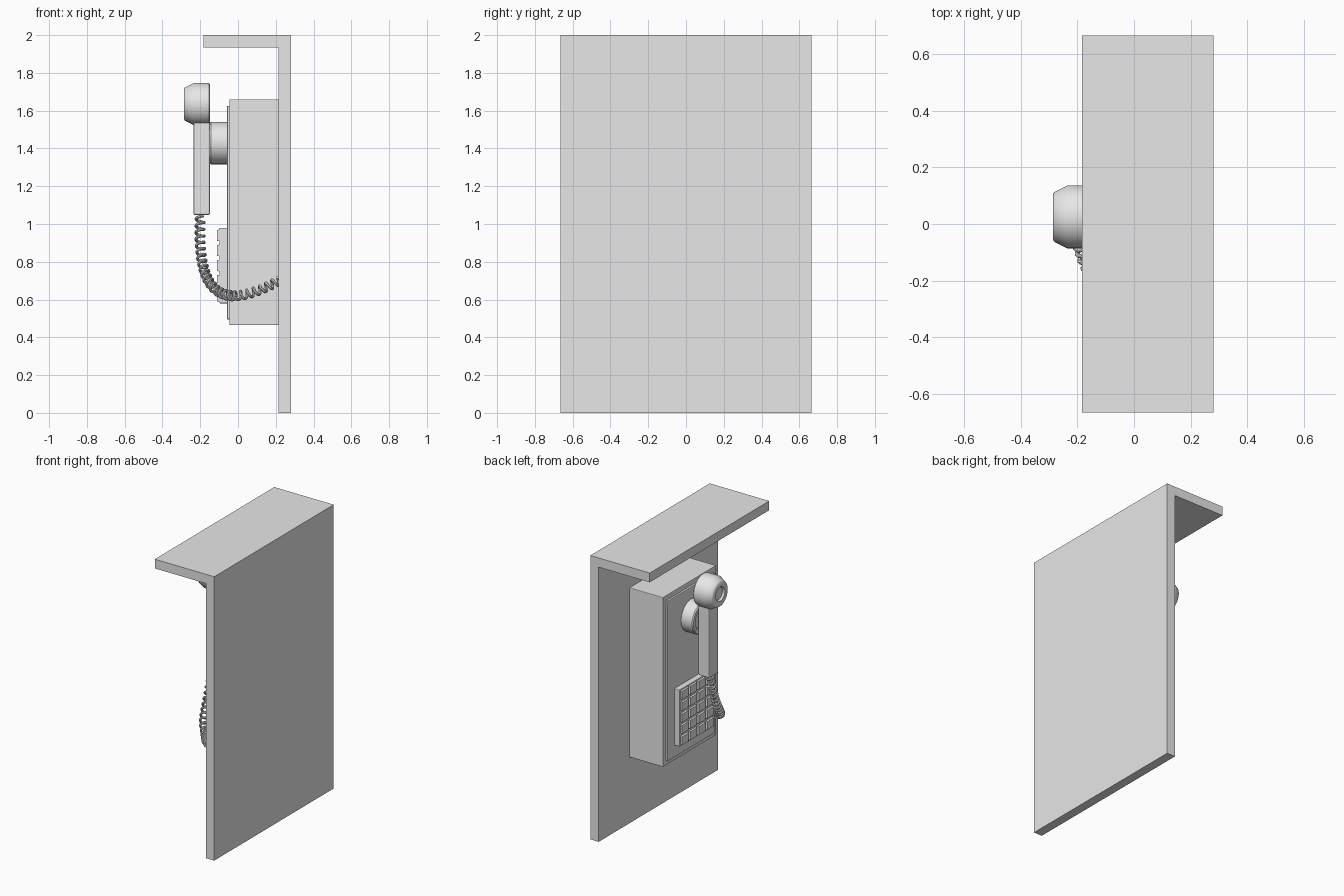
import bpy, bmesh, math
from mathutils import Vector

cube = bpy.data.objects.get("Cube")
if cube:
    bpy.data.objects.remove(cube, do_unlink=True)

grey = bpy.data.materials.new("light_grey")
grey.use_nodes = True
colour = (0.8, 0.8, 0.8, 1)
grey.diffuse_color = colour
grey.node_tree.nodes["Principled BSDF"].inputs["Base Color"].default_value = colour

MID = 0.025  # y of the telephone's centre line


def finish(name, data, smooth=False):
    obj = bpy.data.objects.new(name, data)
    bpy.context.collection.objects.link(obj)
    data.materials.append(grey)
    bpy.ops.object.select_all(action="DESELECT")
    obj.select_set(True)
    bpy.context.view_layer.objects.active = obj
    if obj.type == "CURVE":
        bpy.ops.object.convert(target="MESH")
    if smooth:
        bpy.ops.object.shade_smooth_by_angle(angle=math.radians(35))
    return obj


def to_mesh(name, bm, smooth=False):
    bmesh.ops.recalc_face_normals(bm, faces=bm.faces)
    mesh = bpy.data.meshes.new(name)
    bm.to_mesh(mesh)
    bm.free()
    return finish(name, mesh, smooth)


def add_box(bm, x, y, z):
    verts = bmesh.ops.create_cube(bm, size=1)["verts"]
    for v in verts:
        v.co = [(a + b) / 2 + c * (b - a) for c, (a, b) in zip(v.co, (x, y, z))]
    return verts


def box(name, x, y, z, bevel=0):
    bm = bmesh.new()
    add_box(bm, x, y, z)
    obj = to_mesh(name, bm)
    if bevel:
        mod = obj.modifiers.new("edges", "BEVEL")
        mod.width, mod.segments = bevel, 2
    return obj


def turned(name, profile, z):
    """Turn an (x, radius) profile around a horizontal axis."""
    bm = bmesh.new()
    verts = [bm.verts.new((x, MID, z + r)) for x, r in profile]
    edges = [bm.edges.new(pair) for pair in zip(verts, verts[1:])]
    bmesh.ops.spin(bm, geom=verts + edges, cent=(0, MID, z), axis=(1, 0, 0),
                   angle=math.tau, steps=40, use_duplicate=False)
    bmesh.ops.remove_doubles(bm, verts=bm.verts, dist=1e-5)
    return to_mesh(name, bm, True)


# Back wall and roof, one L profile
bm = bmesh.new()
outline = [(0.28, 0), (0.28, 2), (-0.183, 2), (-0.183, 1.935), (0.215, 1.935), (0.215, 0)]
face = bm.faces.new([bm.verts.new((x, -0.665, z)) for x, z in outline])
extruded = bmesh.ops.extrude_face_region(bm, geom=[face])["geom"]
bmesh.ops.translate(bm, vec=(0, 1.33, 0),
                    verts=[v for v in extruded if isinstance(v, bmesh.types.BMVert)])
to_mesh("wall_and_roof", bm)

# Telephone body and front plate
box("phone_body", (-0.045, 0.216), (MID - 0.297, MID + 0.297), (0.465, 1.66), 0.004)
box("front_plate", (-0.058, -0.04), (MID - 0.262, MID + 0.262), (0.495, 1.625), 0.004)

# Keypad base and keys
ROWS, COLUMNS = 5, 4
half, low, high = 0.187, 0.58, 0.98
box("keypad_base", (-0.098, -0.05), (MID - half, MID + half), (low, high), 0.004)
bm = bmesh.new()
step_y, step_z = 2 * half / COLUMNS, (high - low) / ROWS
for row in range(ROWS):
    for col in range(COLUMNS):
        y, z = MID - half + col * step_y, low + row * step_z
        verts = add_box(bm, (-0.11, -0.09), (y + 0.007, y + step_y - 0.007),
                        (z + 0.007, z + step_z - 0.007))
        for v in verts:  # taper the key fronts
            if v.co.x < -0.1:
                v.co.y += 0.004 if v.co.y < y + step_y / 2 else -0.004
                v.co.z += 0.004 if v.co.z < z + step_z / 2 else -0.004
to_mesh("keys", bm)

# Cradle cup
turned("cradle", [(-0.05, 0), (-0.05, 0.112), (-0.143, 0.112), (-0.15, 0.106),
                  (-0.15, 0.085), (-0.13, 0.07), (-0.13, 0)], 1.428)

# Handset grip and earpiece
box("handset_grip", (-0.235, -0.149), (MID - 0.05, MID + 0.052), (1.047, 1.56), 0.008)
turned("earpiece", [(-0.148, 0), (-0.148, 0.106), (-0.154, 0.111), (-0.235, 0.111),
                    (-0.281, 0.088), (-0.285, 0.082), (-0.285, 0.05),
                    (-0.272, 0.042), (-0.272, 0)], 1.635)

# Coiled cord: a helix wound around a smooth hanging path
path = [Vector(p) for p in (
    (-0.2, 0.025, 1.15), (-0.2, 0.02, 1.04), (-0.2, -0.02, 0.9), (-0.185, -0.085, 0.78),
    (-0.15, -0.17, 0.69), (-0.09, -0.24, 0.635), (-0.01, -0.325, 0.62),
    (0.1, -0.36, 0.645), (0.22, -0.37, 0.7), (0.3, -0.37, 0.74))]


def path_point(t):
    i = min(int(t), len(path) - 4)
    f = t - i
    a, b, c, d = path[i:i + 4]
    return 0.5 * (2 * b + (c - a) * f + (2 * a - 5 * b + 4 * c - d) * f ** 2
                  + (3 * b - a - 3 * c + d) * f ** 3)


TURNS, STEPS = 24, 14
spans = len(path) - 3
samples = [path_point(spans * i / 400) for i in range(401)]
lengths = [0]
for a, b in zip(samples, samples[1:]):
    lengths.append(lengths[-1] + (b - a).length)
coil, j = [], 0
for i in range(TURNS * STEPS + 1):
    target = lengths[-1] * i / (TURNS * STEPS)
    while j < 399 and lengths[j + 1] < target:
        j += 1
    edge = samples[j + 1] - samples[j]
    centre = samples[j] + edge * ((target - lengths[j]) / edge.length)
    tangent = edge.normalized()
    u = tangent.cross(Vector((0.7, 0.7, 0))).normalized()
    v = tangent.cross(u)
    angle = math.tau * i / STEPS
    coil.append(centre + 0.022 * (u * math.cos(angle) + v * math.sin(angle)))
curve = bpy.data.curves.new("cord", "CURVE")
curve.dimensions = "3D"
curve.bevel_depth, curve.bevel_resolution = 0.008, 2
curve.use_fill_caps = True
spline = curve.splines.new("POLY")
spline.points.add(len(coil) - 1)
for point, co in zip(spline.points, coil):
    point.co = (*co, 1)
finish("cord", curve, True)
